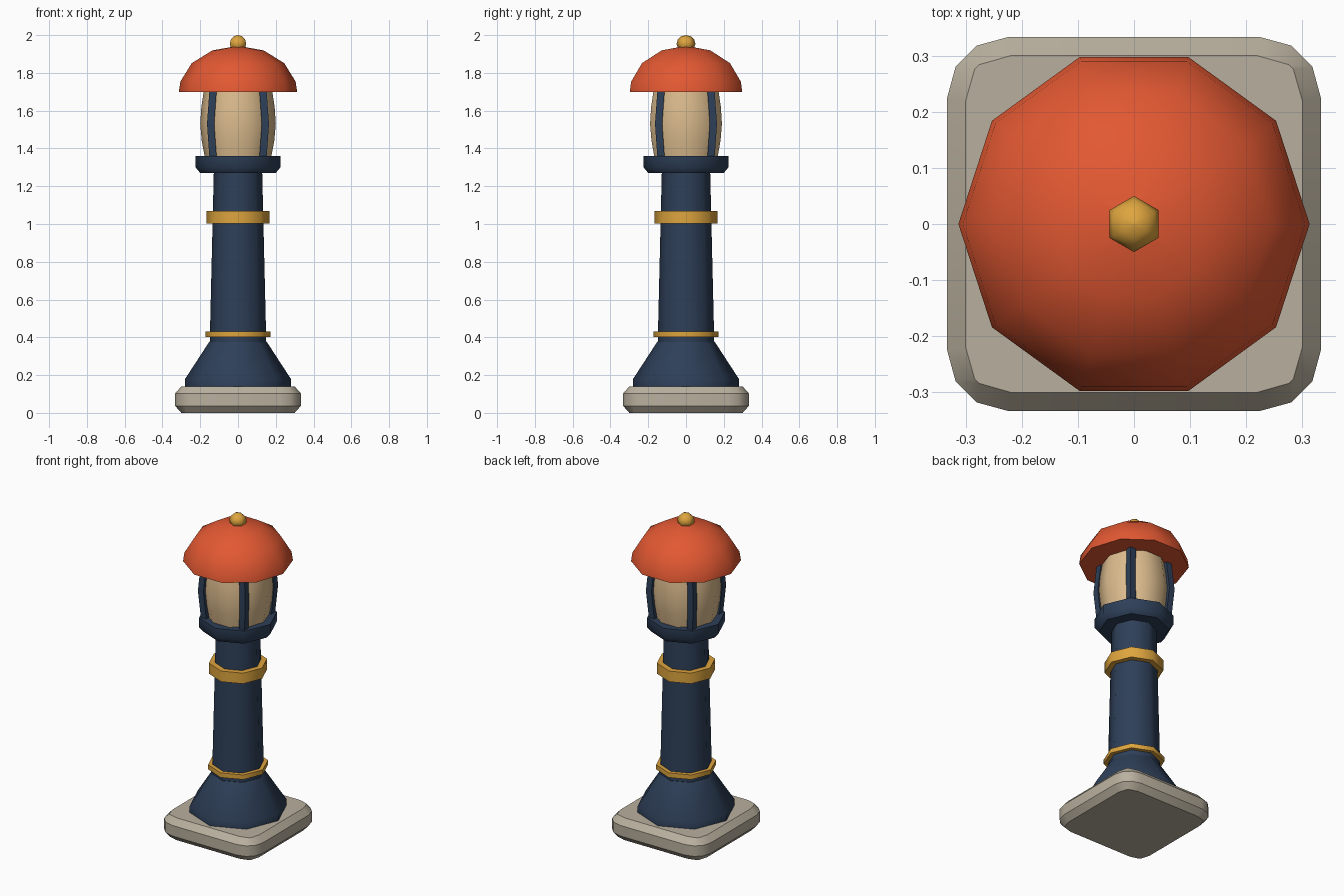
import bpy, bmesh, math
from math import sin, cos, pi

if "Cube" in bpy.data.objects:
    bpy.data.objects.remove(bpy.data.objects["Cube"])


def material(name, rgb):
    m = bpy.data.materials.new(name)
    m.diffuse_color = (*rgb, 1)
    m.use_nodes = True
    m.node_tree.nodes["Principled BSDF"].inputs["Base Color"].default_value = m.diffuse_color
    return m


NAVY = material("navy", (0.027, 0.050, 0.098))
RED = material("orange_red", (0.76, 0.098, 0.032))
GOLD = material("gold", (0.73, 0.375, 0.048))
STONE = material("stone", (0.485, 0.434, 0.342))
CREAM = material("cream_glass", (0.716, 0.503, 0.27))


def loft(name, rings, mat, angle):
    """Skin a stack of equal-length point rings and cap both ends."""
    bm = bmesh.new()
    loops = [[bm.verts.new(p) for p in ring] for ring in rings]
    n = len(loops[0])
    for a, b in zip(loops, loops[1:]):
        for i in range(n):
            j = (i + 1) % n
            bm.faces.new((a[i], a[j], b[j], b[i]))
    bm.faces.new(loops[0][::-1])
    bm.faces.new(loops[-1])
    bmesh.ops.remove_doubles(bm, verts=bm.verts, dist=0.0005)
    bmesh.ops.recalc_face_normals(bm, faces=bm.faces)
    mesh = bpy.data.meshes.new(name)
    bm.to_mesh(mesh)
    bm.free()
    mesh.materials.append(mat)
    ob = bpy.data.objects.new(name, mesh)
    bpy.context.collection.objects.link(ob)
    bpy.ops.object.select_all(action='DESELECT')
    ob.select_set(True)
    bpy.context.view_layer.objects.active = ob
    bpy.ops.object.shade_smooth_by_angle(angle=math.radians(angle))
    return ob


def lathe(name, profile, sides, mat, phase=0.0, angle=50):
    """Turn a (radius, height) profile around z."""
    rings = [[(r * cos(phase + 2 * pi * i / sides), r * sin(phase + 2 * pi * i / sides), z)
              for i in range(sides)] for r, z in profile]
    return loft(name, rings, mat, angle)


def rounded_square(corner, z):
    """Repeat the points of one corner four times around z."""
    pts = []
    for k in range(4):
        c, s = cos(k * pi / 2), sin(k * pi / 2)
        pts += [(x * c - y * s, x * s + y * c, z) for x, y in corner]
    return pts


# Stone plinth with rounded corners and chamfered rims
outer = [(0.333, 0.225), (0.318, 0.28), (0.28, 0.318), (0.225, 0.333)]
inner = [(0.30, 0.22), (0.284, 0.276), (0.276, 0.284), (0.22, 0.30)]
loft("plinth", [rounded_square(inner, 0), rounded_square(outer, 0.037),
                rounded_square(outer, 0.103), rounded_square(inner, 0.14)], STONE, 35)

# Octagonal post
lathe("flared_foot", [(0.28, 0.135), (0.28, 0.18), (0.153, 0.375)], 8, NAVY)
lathe("shaft", [(0.15, 0.36), (0.128, 1.28)], 8, NAVY)
lathe("lower_band", [(0.173, 0.403), (0.173, 0.432)], 8, GOLD)
lathe("upper_band", [(0.168, 1.003), (0.168, 1.07)], 8, GOLD)
lathe("lantern_collar", [(0.20, 1.27), (0.225, 1.30), (0.225, 1.36)], 8, NAVY)

# Barrel-shaped lantern glass
lathe("lantern_glass", [(0.175, 1.35), (0.192, 1.44), (0.20, 1.53), (0.194, 1.62),
                        (0.18, 1.71)], 10, CREAM)

# Four bent bars with a diamond section
for k in range(4):
    a = pi / 4 + k * pi / 2
    d = 0.027
    rings = []
    for rc, z in [(0.187, 1.35), (0.205, 1.53), (0.187, 1.71)]:
        section = [(rc + d, 0), (rc, d), (rc - d, 0), (rc, -d)]
        rings.append([(x * cos(a) - y * sin(a), x * sin(a) + y * cos(a), z)
                      for x, y in section])
    loft(f"lantern_bar_{k + 1}", rings, NAVY, 15)

# Ten-sided dome roof
steps = [0] + [pi / 14 * (2 * i + 1) for i in range(3)] + [pi / 2]
lathe("dome_roof", [(max(0.313 * cos(t), 0.001), 1.70 + 0.243 * sin(t)) for t in steps],
      10, RED)

# Six-sided finial ball
lathe("finial", [(max(0.05 * cos(t), 0.001), 1.955 + 0.045 * sin(t))
                 for t in [-pi / 2 + pi * i / 6 for i in range(7)]], 6, GOLD, pi / 2, 65)
